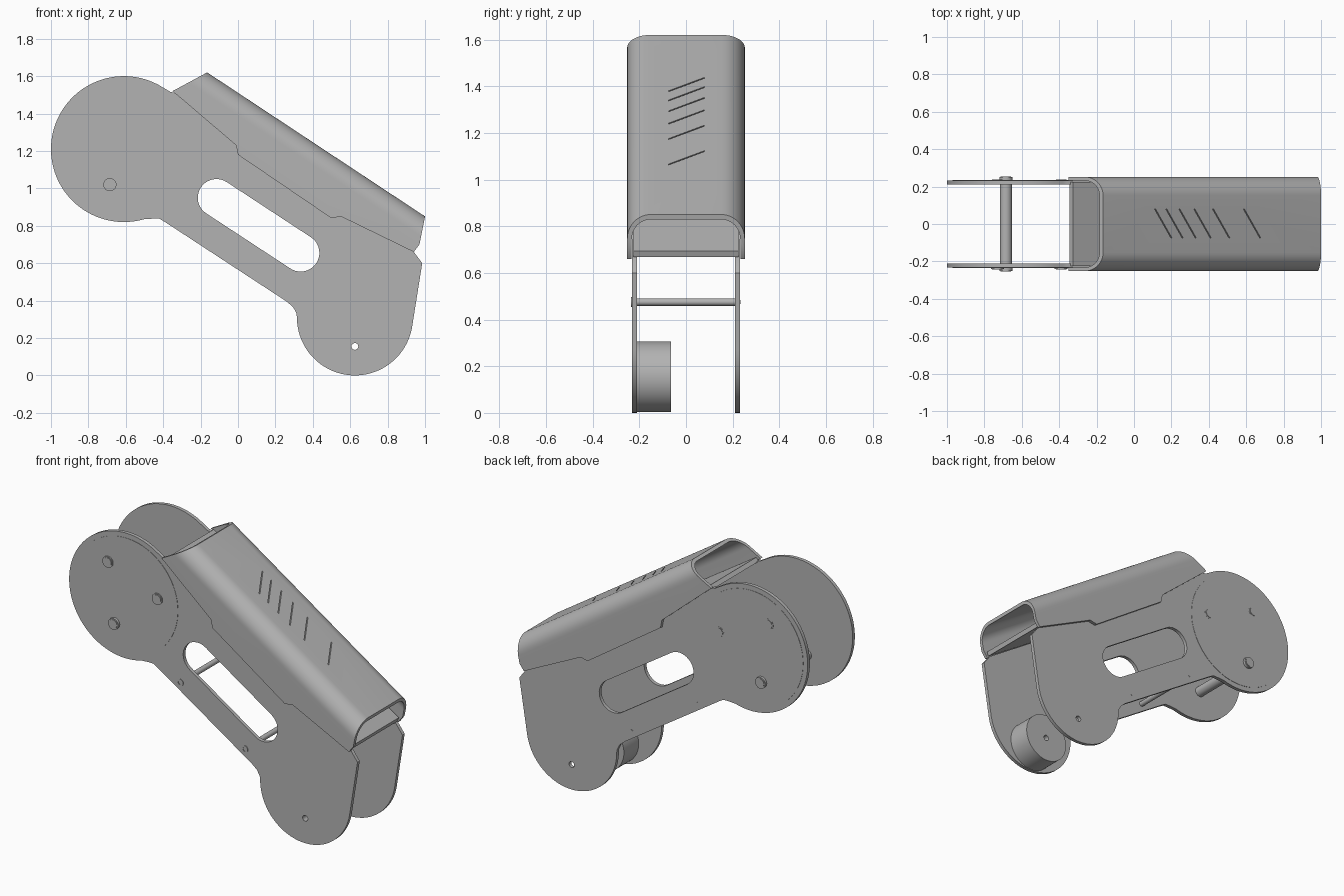
import bpy, bmesh
from math import sin, cos, pi, radians
from mathutils import Vector

if "Cube" in bpy.data.objects:
    bpy.data.objects.remove(bpy.data.objects["Cube"])

grey = bpy.data.materials.new("plain grey")
grey.use_nodes = True
grey.diffuse_color = (0.45, 0.45, 0.45, 1)
grey.node_tree.nodes["Principled BSDF"].inputs["Base Color"].default_value = (0.45, 0.45, 0.45, 1)

# Directions along the sloping cover: down its length and out of its top
START = Vector((-0.165, 0, 1.62))
ALONG = Vector((1.165, 0, -0.77)).normalized()
OUT = Vector((-ALONG.z, 0, ALONG.x))
ACROSS = Vector((0, 1, 0))


def arc(cx, cz, r, a0, a1, n):
    return [(cx + r * cos(radians(a0 + (a1 - a0) * i / n)),
             cz + r * sin(radians(a0 + (a1 - a0) * i / n))) for i in range(n + 1)]


def circle(cx, cz, r, n=40):
    return arc(cx, cz, r, 0, 360, n)[:-1]


def prism(name, points, vec):
    """Extrude a closed loop of 3D points along a vector."""
    bm = bmesh.new()
    face = bm.faces.new([bm.verts.new(p) for p in points])
    new = bmesh.ops.extrude_face_region(bm, geom=[face])["geom"]
    bmesh.ops.translate(bm, vec=vec, verts=[v for v in new if isinstance(v, bmesh.types.BMVert)])
    bmesh.ops.recalc_face_normals(bm, faces=bm.faces)
    mesh = bpy.data.meshes.new(name)
    bm.to_mesh(mesh)
    bm.free()
    mesh.materials.append(grey)
    ob = bpy.data.objects.new(name, mesh)
    bpy.context.collection.objects.link(ob)
    return ob


def side_prism(name, outline, y0, y1):
    """Extrude an x-z outline across the width."""
    return prism(name, [(x, y0, z) for x, z in outline], (0, y1 - y0, 0))


def combine(ob, cutter, operation):
    """Apply a boolean and throw the cutter away."""
    mod = ob.modifiers.new("cut", "BOOLEAN")
    mod.operation, mod.object, mod.solver = operation, cutter, "EXACT"
    graph = bpy.context.evaluated_depsgraph_get()
    graph.update()
    mesh = bpy.data.meshes.new_from_object(ob.evaluated_get(graph))
    ob.modifiers.clear()
    ob.data = mesh
    bpy.data.objects.remove(cutter)


# Side plates: large round head, slotted arm, round foot
PLATE_IN, PLATE_OUT = 0.21, 0.232
HEAD, FOOT, AXLE = (-0.61, 1.21), (0.625, 0.31), (0.625, 0.155)
outline = arc(*HEAD, 0.39, 62, 286, 64)
outline += [(-0.455, 0.838), (-0.42, 0.838), (-0.39, 0.82),
            (0.26, 0.395), (0.295, 0.365), (0.313, 0.33)]
outline += arc(*FOOT, 0.31, 180, 352, 48)
outline += [(0.985, 0.60), (0.94, 0.66), (-0.345, 1.513), (-0.36, 1.515), (-0.38, 1.527)]

# Slot runs parallel to the arm
slot = arc(-0.115, 0.95, 0.1, 57, 237, 20) + arc(0.335, 0.655, 0.1, 237, 417, 20)

for side, label in ((-1, "right"), (1, "left")):
    plate = side_prism(label + "_side_plate", outline, side * PLATE_IN, side * PLATE_OUT)
    for hole in (slot, circle(*AXLE, 0.018)):
        combine(plate, side_prism("cutter", hole, -0.5, 0.5), "DIFFERENCE")
    side_prism(label + "_head_disc", circle(*HEAD, 0.36, 72),
               side * (PLATE_OUT - 0.005), side * (PLATE_OUT + 0.002))

# Bolt heads on the head discs, each with a raised inner cap
BOLTS = [(-0.73, 1.39), (-0.39, 1.25), (-0.685, 1.02)]
for i, (x, z) in enumerate(BOLTS):
    through = i == 2
    for side, label in ((-1, "right"), (1, "left")):
        top = 0.25 if through else (0.241 if side < 0 else 0.235)
        side_prism(f"{label}_bolt_head_{i}", circle(x, z, 0.035), side * 0.225, side * top)
        side_prism(f"{label}_bolt_cap_{i}", circle(x, z, 0.028), side * 0.225, side * (top + 0.003))

# Cross rods joining the two plates
side_prism("head_cross_rod", circle(*BOLTS[2], 0.032), -0.22, 0.22)
for i, (x, z) in enumerate([(-0.235, 0.77), (0.21, 0.475)]):
    side_prism(f"arm_cross_rod_{i}", circle(x, z, 0.016), -0.22, 0.22)
    washer = side_prism(f"arm_screw_{i}", circle(x, z, 0.022), -0.236, -0.225)
    combine(washer, side_prism("cutter", circle(x, z, 0.012), -0.3, -0.231), "DIFFERENCE")
    side_prism(f"arm_screw_tip_{i}", circle(x, z, 0.008), 0.225, 0.234)

# Roller at the foot with its axle hole
roller = side_prism("foot_roller", circle(*AXLE, 0.152, 64), -0.21, -0.065)
combine(roller, side_prism("cutter", circle(*AXLE, 0.018), -0.5, 0.5), "DIFFERENCE")


# Cover: rounded channel swept along the slope, trimmed to its side outline
def channel(half, top, r):
    right = arc(half - r, top - r, r, 0, 90, 12)
    return [(half, -0.4)] + right + [(-y, h) for y, h in reversed(right)] + [(-half, -0.4)]


section = channel(0.252, 0, 0.1) + channel(0.2325, -0.02, 0.08)[::-1]
base = START - ALONG * 0.4
cover = prism("cover", [base + ACROSS * y + OUT * h for y, h in section], ALONG * 2.2)
trim = [(-0.35, 1.52), (-0.12, 1.644), (1.01, 0.9), (0.97, 0.70), (0.94, 0.66), (0.55, 0.85),
        (0.5, 0.84), (0, 1.18), (-0.01, 1.23)]
combine(cover, side_prism("cutter", trim, -0.5, 0.5), "INTERSECT")

# Slanted grooves in the top of the cover
for x in (0.11, 0.17, 0.24, 0.32, 0.42, 0.585):
    t = (x - START.x) / ALONG.x
    corners = [(t, 0.08), (t + 0.007, 0.08), (t + 0.112, -0.075), (t + 0.105, -0.075)]
    groove = prism("cutter", [START + ALONG * a + ACROSS * y - OUT * 0.007 for a, y in corners],
                   OUT * 0.05)
    combine(cover, groove, "DIFFERENCE")

# Floor panel closing the underside of the cover
floor = [(-0.345, 1.505), (-0.325, 1.524), (0.95, 0.694), (0.94, 0.668)]
side_prism("cover_floor", floor, -0.225, 0.225)

# Smooth the round walls and keep the edges crisp
bpy.ops.object.select_all(action="DESELECT")
for ob in bpy.context.scene.objects:
    if ob.type == "MESH":
        ob.select_set(True)
        bpy.context.view_layer.objects.active = ob
bpy.ops.object.shade_smooth_by_angle(angle=radians(30))
